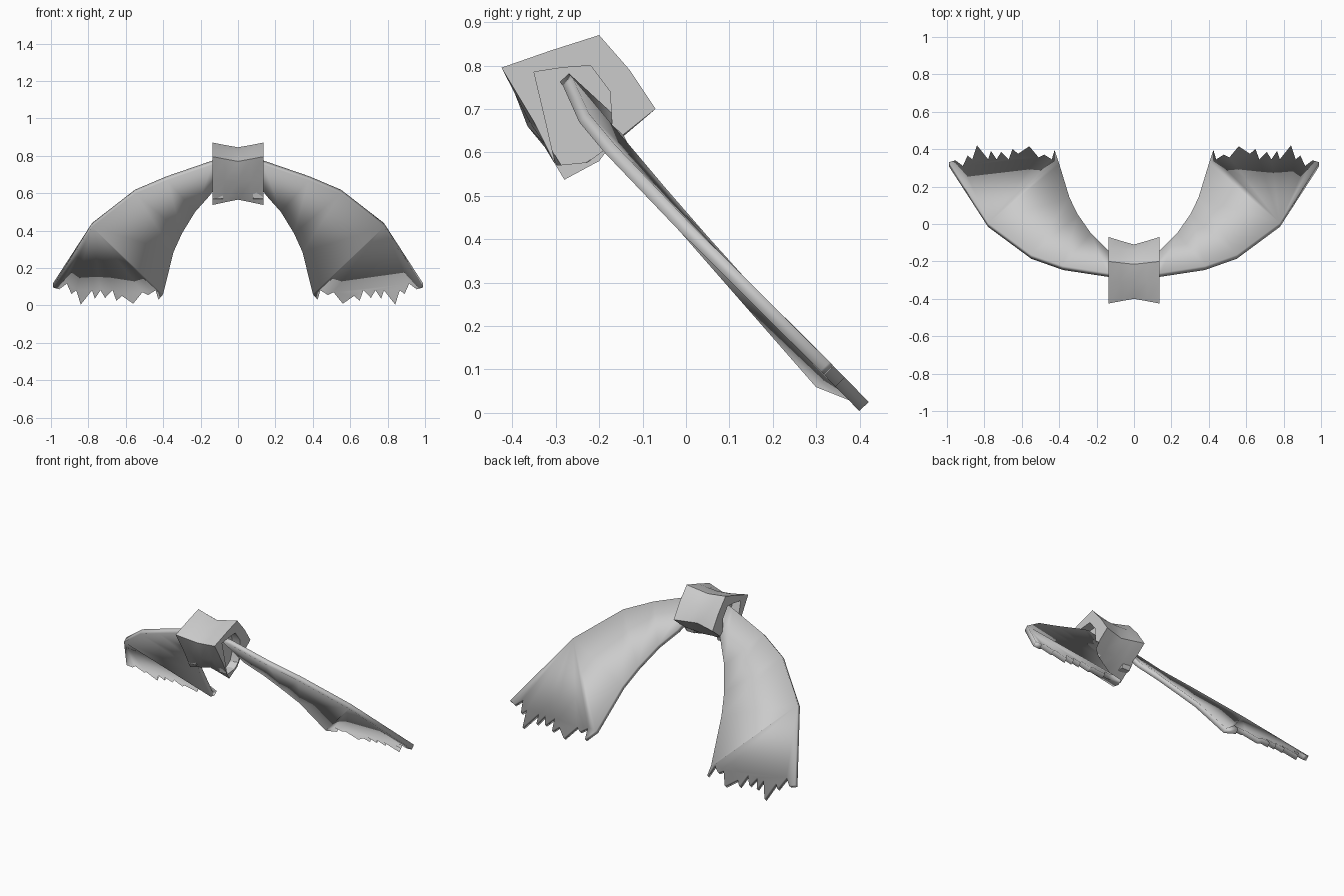
import bpy, bmesh

if "Cube" in bpy.data.objects:
    bpy.data.objects.remove(bpy.data.objects["Cube"])

grey = bpy.data.materials.new("cloth_grey")
grey.diffuse_color = (0.6, 0.6, 0.6, 1)
grey.use_nodes = True
grey.node_tree.nodes["Principled BSDF"].inputs["Base Color"].default_value = grey.diffuse_color


def make(name, verts, faces, angle):
    me = bpy.data.meshes.new(name)
    me.from_pydata(verts, [], faces)
    bm = bmesh.new()
    bm.from_mesh(me)
    bmesh.ops.recalc_face_normals(bm, faces=bm.faces)
    bm.to_mesh(me)
    bm.free()
    me.materials.append(grey)
    ob = bpy.data.objects.new(name, me)
    bpy.context.collection.objects.link(ob)
    bpy.ops.object.select_all(action='DESELECT')
    ob.select_set(True)
    bpy.context.view_layer.objects.active = ob
    bpy.ops.object.shade_smooth_by_angle(angle=angle)
    return ob


# Knot: a pinched wrap lofted along x, with a recessed opening at each end
rim = [(-.425, .795), (-.31, .835), (-.20, .87), (-.13, .79),
       (-.07, .70), (-.17, .62), (-.28, .537), (-.35, .67)]
waist = [(-.40, .77), (-.31, .825), (-.215, .845), (-.14, .79),
         (-.11, .70), (-.17, .61), (-.27, .565), (-.365, .66)]
mouth = [(-.35, .785), (-.285, .795), (-.22, .80), (-.175, .74),
         (-.17, .66), (-.20, .58), (-.30, .57), (-.325, .68)]
half = [tuple((a + b) / 2 for a, b in zip(p, q)) for p, q in zip(rim, waist)]
stations = [(-.08, mouth), (-.135, mouth), (-.135, rim), (-.07, half), (0, waist),
            (.07, half), (.135, rim), (.135, mouth), (.08, mouth)]
verts = [(x, y, z) for x, ring in stations for y, z in ring]
faces = [(s * 8 + i, s * 8 + (i + 1) % 8, s * 8 + 8 + (i + 1) % 8, s * 8 + 8 + i)
         for s in range(len(stations) - 1) for i in range(8)]
faces += [tuple(range(8)), tuple(range(64, 72))]
make("knot", verts, faces, 0.75)

# Tails: rows between the outer and inner edge, then a ragged hem
outer = [(.10, -.28, .772), (.14, -.272, .762), (.38, -.235, .68),
         (.55, -.175, .608), (.78, -.005, .43)]
inner = [(.10, -.18, .68), (.15, -.14, .60), (.23, -.06, .51),
         (.30, .04, .395), (.345, .13, .295)]
hem = [(.99, .32), (.955, .33), (.915, .30), (.89, .355), (.865, .335), (.84, .41),
       (.78, .335), (.765, .38), (.735, .335), (.71, .375), (.67, .335), (.65, .39),
       (.62, .365), (.56, .405), (.51, .345), (.48, .36), (.44, .335), (.425, .385)]


def tail(name, side):
    v = [(side * x, y, z) for pair in zip(outer, inner) for x, y, z in pair]
    f = [(2 * i, 2 * i + 1, 2 * i + 3, 2 * i + 2) for i in range(4)]
    start = len(v)
    v += [(side * x, y, .433 - 1.02 * y) for x, y in hem]
    v.append((side * .40, .31, .07))
    f.append((9, 8) + tuple(range(start, len(v))))
    ob = make(name, v, f, 0.5)
    mod = ob.modifiers.new("thickness", 'SOLIDIFY')
    mod.thickness = 0.03
    mod.offset = 0


tail("right_tail", 1)
tail("left_tail", -1)
